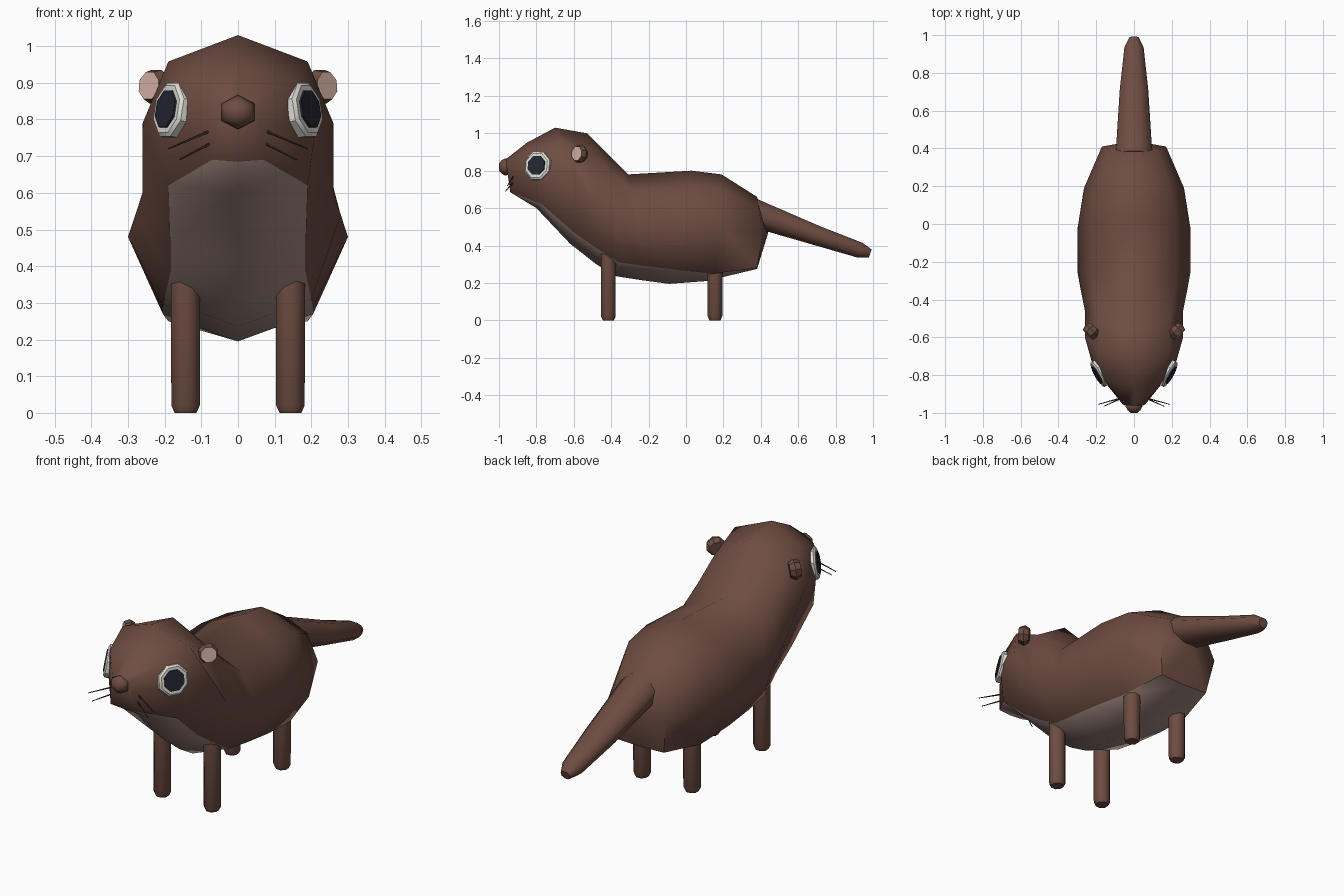
import bpy, bmesh, math
from mathutils import Vector

if "Cube" in bpy.data.objects:
    bpy.data.objects.remove(bpy.data.objects["Cube"], do_unlink=True)


def material(name, r, g, b):
    def linear(c):
        c /= 255
        return c / 12.92 if c <= 0.04045 else ((c + 0.055) / 1.055) ** 2.4
    col = (linear(r), linear(g), linear(b), 1)
    m = bpy.data.materials.new(name)
    m.use_nodes = True
    m.diffuse_color = col
    m.node_tree.nodes["Principled BSDF"].inputs["Base Color"].default_value = col
    return m


FUR = material("brown fur", 109, 76, 65)
BELLY = material("pale belly", 161, 136, 127)
PINK = material("pink inner ear", 215, 178, 166)
WHITE = material("eye white", 224, 222, 214)
PUPIL = material("dark pupil", 36, 37, 50)
WHISKER = material("dark whisker", 66, 46, 40)


def loft(name, rings, mats, tip=None, paint=None, angle=60):
    """Skin a list of equal rings; paint(ring, segment) picks side materials."""
    bm = bmesh.new()
    rows = [[bm.verts.new(p) for p in ring] for ring in rings]
    n = len(rows[0])
    for i, (a, b) in enumerate(zip(rows, rows[1:])):
        for j in range(n):
            k = (j + 1) % n
            f = bm.faces.new((a[j], a[k], b[k], b[j]))
            f.material_index = paint(i, j) if paint else 0
    bm.faces.new(rows[0])
    if tip:
        t = bm.verts.new(tip)
        for j in range(n):
            bm.faces.new((rows[-1][j], rows[-1][(j + 1) % n], t))
    else:
        bm.faces.new(rows[-1]).material_index = len(mats) - 1
    bmesh.ops.recalc_face_normals(bm, faces=bm.faces)
    mesh = bpy.data.meshes.new(name)
    bm.to_mesh(mesh)
    bm.free()
    for m in mats:
        mesh.materials.append(m)
    ob = bpy.data.objects.new(name, mesh)
    bpy.context.collection.objects.link(ob)
    bpy.ops.object.select_all(action='DESELECT')
    ob.select_set(True)
    bpy.context.view_layer.objects.active = ob
    bpy.ops.object.shade_smooth_by_angle(angle=math.radians(angle))
    return ob


def ring(centre, normal, rx, ry, n=8):
    """Flat oval ring around a centre, rx sideways and ry upward."""
    c, d = Vector(centre), Vector(normal).normalized()
    ref = Vector((0, 0, 1)) if abs(d.z) < 0.9 else Vector((0, 1, 0))
    u = ref.cross(d).normalized()
    v = d.cross(u)
    angles = [math.tau * (i + 0.5) / n for i in range(n)]
    return [c + u * rx * math.cos(a) + v * ry * math.sin(a) for a in angles]


def disc(name, centre, normal, stations, mats, n=8, angle=30):
    """Short solid along a normal; stations are (offset, radius)."""
    d = Vector(normal).normalized()
    return loft(name, [ring(Vector(centre) + d * o, d, r, r, n) for o, r in stations],
                mats, angle=angle)


# Body sections: top (y, z), flank (x, y, z), belly edge (x, y, z), underside (y, z)
sections = [
    ((-.965, .86), (.06, -.955, .79), (.07, -.94, .69), (-.94, .685)),
    ((-.85, .95), (.215, -.76, .80), (.19, -.77, .62), (-.80, .60)),
    ((-.70, 1.03), (.26, -.60, .79), (.185, -.60, .47), (-.62, .41)),
    ((-.53, 1.0), (.26, -.46, .60), (.185, -.47, .38), (-.48, .30)),
    ((-.40, .87), (.28, -.36, .54), (.20, -.36, .31), (-.37, .235)),
    ((-.31, .78), (.30, -.25, .48), (.205, -.22, .29), (-.24, .215)),
    ((.03, .80), (.30, -.03, .48), (.205, -.05, .27), (-.09, .195)),
    ((.19, .78), (.265, .19, .50), (.19, .15, .25), (.11, .21)),
    ((.38, .66), (.17, .41, .46), (.14, .38, .28), (.38, .275)),
]


def body_ring(top, side, edge, low):
    t, s, e = Vector((0, *top)), Vector(side), Vector(edge)
    shoulder = s.lerp(t, 0.7)
    shoulder.x = s.x * 0.73
    half = [shoulder, s, e]
    mirrored = [Vector((-p.x, p.y, p.z)) for p in reversed(half)]
    return [t] + half + [Vector((0, *low))] + mirrored


loft("body", [body_ring(*s) for s in sections], [FUR, BELLY, FUR], tip=(0, .44, .47),
     paint=lambda i, j: 1 if j in (3, 4) else 0)

# Tail tapering down to the rear
tail_axis = (0, .94, -.34)
tail = [(.36, .575, .105, .082), (.70, .453, .082, .057),
        (.93, .375, .055, .045), (.985, .357, .027, .025)]
loft("tail", [ring((0, y, z), tail_axis, w, h) for y, z, w, h in tail], [FUR])

# Nose
nose = [(-.935, .035), (-.965, .052), (-.985, .04), (-1, .02)]
loft("nose", [[(r * math.sin(a), y, .82 + r * .9 * math.cos(a))
               for a in [math.tau * i / 6 for i in range(6)]] for y, r in nose], [FUR])

for side, s in (("left", 1), ("right", -1)):
    # Eyes
    look = (s * .85, -.48, .17)
    spot = Vector((s * .178, -.79, .825))
    disc(side + "_eye", spot, look, [(-.03, .08), (.012, .08), (.02, .07)], [WHITE])
    disc(side + "_pupil", spot, look, [(.015, .056), (.025, .054)], [PUPIL])

    # Ears with a pale front
    disc(side + "_ear", (s * .228, -.57, .89), (s * .7, -.7, .1),
         [(-.03, .036), (-.005, .05), (.022, .04)], [FUR, PINK])

    # Whiskers
    for k, (a, b) in enumerate((((.08, -.925, .767), (.19, -.955, .72)),
                                ((.07, -.925, .737), (.16, -.965, .69)))):
        a, b = Vector((s * a[0], *a[1:])), Vector((s * b[0], *b[1:]))
        loft(f"{side}_whisker_{k + 1}", [ring(a, b - a, .004, .004, 5),
                                         ring(b, b - a, .002, .002, 5)], [WHISKER])

    # Legs with narrowed feet
    for end, y, top in (("front", -.415, .36), ("rear", .155, .32)):
        steps = [(0, .032), (.02, .042), (top, .043)]
        loft(f"{end}_{side}_leg", [ring((s * .143, y, z), (0, 0, 1), r, r)
                                   for z, r in steps], [FUR], angle=50)
